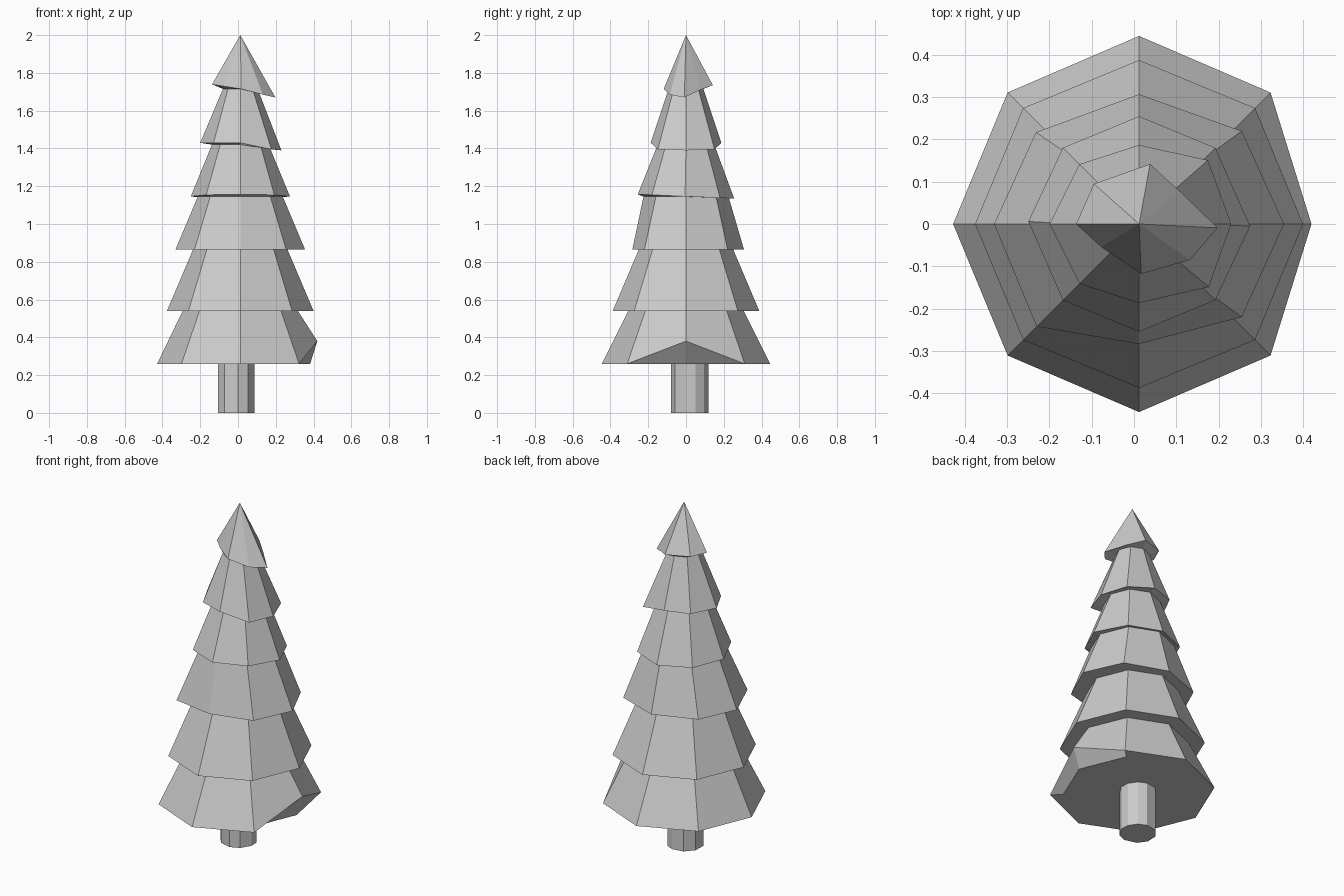
import bpy
import bmesh
from math import radians, cos, sin

if "Cube" in bpy.data.objects:
    bpy.data.objects.remove(bpy.data.objects["Cube"])

CX = 0.012  # axis of the foliage


def ring(r, z, moved=None):
    """Octagon of points, with some corners nudged: index -> (x, y, z)."""
    pts = [(CX + r * cos(radians(45 * i)), r * sin(radians(45 * i)), z) for i in range(8)]
    for i, p in (moved or {}).items():
        pts[i] = p
    return pts


def loft(name, rings, apex=None):
    """Skin stacked rings, cap the bottom, close the top with a cap or apex."""
    bm = bmesh.new()
    loops = [[bm.verts.new(p) for p in r] for r in rings]
    n = len(loops[0])
    for a, b in zip(loops, loops[1:]):
        for i in range(n):
            j = (i + 1) % n
            bm.faces.new((a[i], a[j], b[j], b[i]))
    bm.faces.new(loops[0][::-1])
    if apex:
        tip = bm.verts.new(apex)
        for i in range(n):
            bm.faces.new((loops[-1][i], loops[-1][(i + 1) % n], tip))
    else:
        bm.faces.new(loops[-1])
    bmesh.ops.recalc_face_normals(bm, faces=bm.faces[:])
    me = bpy.data.meshes.new(name)
    bm.to_mesh(me)
    bm.free()
    ob = bpy.data.objects.new(name, me)
    bpy.context.collection.objects.link(ob)
    return ob


# Foliage: each tier flares out at its lower rim, then tapers into the next
rings = [
    ring(0.37, 0.26),
    ring(0.44, 0.26, {0: (0.42, 0, 0.38), 2: (CX, 0.445, 0.26), 6: (CX, -0.445, 0.26)}),
    ring(0.305, 0.54),
    ring(0.388, 0.54),
    ring(0.25, 0.865),
    ring(0.343, 0.865, {1: (0.255, 0.22, 0.865), 2: (CX, 0.307, 0.865), 3: (-0.232, 0.217, 0.865),
                        6: (CX, -0.284, 0.865), 7: (0.255, -0.22, 0.865)}),
    ring(0.225, 1.145),
    # slightly tilted fourth rim
    [(x, y, 1.146 - 0.045 * y) for x, y, z in ring(0.255, 0, {0: (0.275, -0.005, 0), 4: (-0.25, 0.006, 0)})],
    ring(0.15, 1.42),
    # fifth rim droops on the right
    ring(0.2, 1.43, {0: (0.23, 0, 1.39), 1: (0.175, 0.151, 1.395), 2: (CX, 0.187, 1.43),
                     4: (-0.2, 0, 1.43), 6: (CX, -0.187, 1.43), 7: (0.177, -0.149, 1.395)}),
    ring(0.092, 1.715),
    # irregular rim of the top cone
    [(0.198, -0.009, 1.67), (0.11, 0.076, 1.71), (0.038, 0.142, 1.735), (-0.095, 0.095, 1.74),
     (-0.137, 0, 1.74), (-0.078, -0.054, 1.73), (0.017, -0.118, 1.715), (0.132, -0.085, 1.685)],
]
loft("foliage", rings, apex=(CX, 0, 2.0))

# Trunk: slightly uneven ten-sided post
angles = [-162, -127, -84, -51, -12, 18, 50, 80, 119, 158]
loft("trunk", [[(-0.01 + 0.1 * cos(radians(a)), 0.02 + 0.1 * sin(radians(a)), z) for a in angles]
               for z in (0.0, 0.265)])
